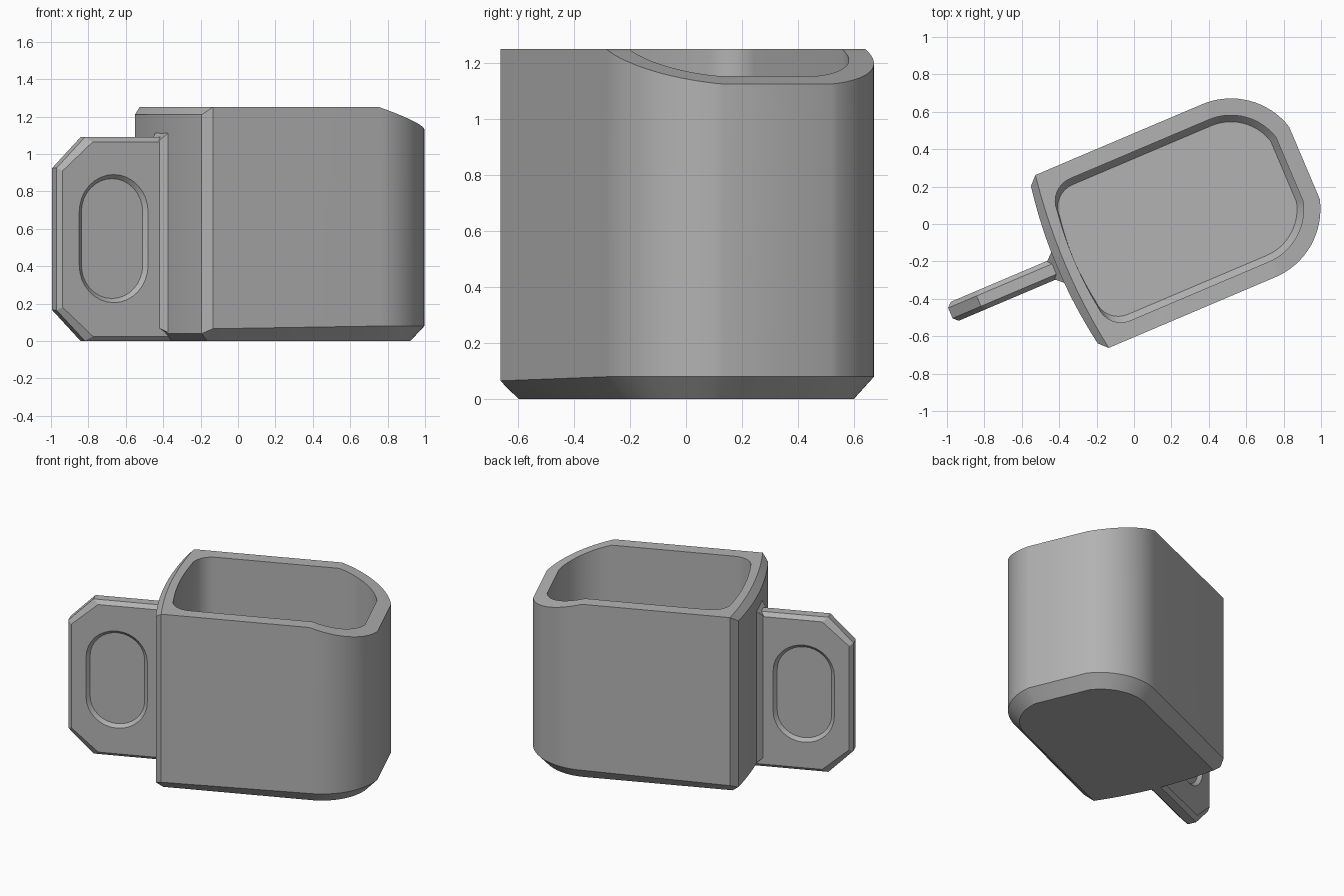
import bpy, bmesh, math
from math import sin, cos, pi, radians

cube = bpy.data.objects.get("Cube")
if cube:
    bpy.data.objects.remove(cube, do_unlink=True)

TURN = radians(23)      # whole model is turned about z
MID = -0.055            # centre line of the bin across its width
NOSE = 0.585            # where the front rounding and the sloped lip begin

grey = bpy.data.materials.new("plain grey")
grey.use_nodes = True
grey.diffuse_color = (0.45, 0.45, 0.45, 1)
grey.node_tree.nodes["Principled BSDF"].inputs["Base Color"].default_value = (0.45, 0.45, 0.45, 1)


def clamp(t):
    return max(0.0, min(1.0, t))


def finish(bm, name):
    bmesh.ops.remove_doubles(bm, verts=bm.verts, dist=0.0005)
    bmesh.ops.recalc_face_normals(bm, faces=bm.faces)
    mesh = bpy.data.meshes.new(name)
    bm.to_mesh(mesh)
    bm.free()
    mesh.materials.append(grey)
    obj = bpy.data.objects.new(name, mesh)
    bpy.context.collection.objects.link(obj)
    obj.rotation_euler.z = TURN
    bpy.ops.object.select_all(action='DESELECT')
    obj.select_set(True)
    bpy.context.view_layer.objects.active = obj
    bpy.ops.object.shade_smooth_by_angle(angle=radians(25))
    return obj


def add_ring(bm, points):
    return [bm.verts.new(p) for p in points]


def bridge(bm, a, b):
    n = len(a)
    for i in range(n):
        j = (i + 1) % n
        bm.faces.new((a[i], a[j], b[j], b[i]))


def outline(half, r, back, corner, bulge, rounded=False):
    """Bin plan: bowed back, chamfered or round back corners, round front corners."""
    side = []
    for i in range(9):                       # half of the bowed back
        t = i / 8
        side.append((back - bulge * (1 - t * t), t * (half - corner)))
    for i in range(1, 9):                    # back corner
        t = i / 8
        if rounded:
            a, b = 1 - cos(t * pi / 2), sin(t * pi / 2)
        else:
            a = b = t
        side.append((back + corner * a, half - corner + corner * b))
    for i in range(17):                      # front corner
        a = radians(90 - 75 * i / 16)
        side.append((NOSE + r * cos(a), half - r + r * sin(a)))
    mirrored = [(u, -v) for u, v in reversed(side[1:])]
    return [(u, v + MID) for u, v in side + mirrored]


def back_amount(u):
    return clamp((-0.383 - u) / 0.045)


def lip(u):
    return 1.25 - 0.327 * max(0.0, u - NOSE)


# Bin: stacked outlines from the underside, over the rim, down to the floor
outer = outline(0.502, 0.395, -0.428, 0.045, 0.04)
inner = outline(0.412, 0.305, -0.35, 0.13, 0.02, True)
stack = [
    (outline(0.43, 0.318, -0.385, 0, 0.04), lambda u: 0.0),
    (outer, lambda u: 0.08 - 0.015 * clamp(NOSE - u) - 0.025 * back_amount(u)),
    (outer, lambda u: lip(u) - 0.04 * back_amount(u)),
    (outline(0.502, 0.395, -0.383, 0, 0.04), lip),
    (inner, lip),
    (inner, lambda u: 0.12),
    (outline(0.377, 0.27, -0.35, 0.13, 0.02, True), lambda u: 0.08),
]
bm = bmesh.new()
rings = [add_ring(bm, [(u, v, z(u)) for u, v in plan]) for plan, z in stack]
for a, b in zip(rings, rings[1:]):
    bridge(bm, a, b)
bm.faces.new(rings[0])
bm.faces.new(rings[-1])
finish(bm, "bin")


# Handle plate: chamfered outline with a shallow rounded recess on both faces
def plate(inset, v):
    end, low, high, cut, k = -1.09 + inset, inset, 1.09 - inset, 0.165, 0.59 * inset
    return [(-0.42, v, low), (end + cut - k + inset, v, low), (end, v, cut + k),
            (end, v, 0.925 - k), (end + cut - k + inset, v, high), (-0.42, v, high)]


def capsule(r, v):
    pts = []
    for centre, start in ((0.69, 0), (0.405, pi)):
        for i in range(17):
            a = start + pi * i / 16
            pts.append((-0.769 + r * cos(a), v, centre + r * sin(a)))
    return pts


def loop_edges(bm, ring):
    return [bm.edges.get((a, b)) or bm.edges.new((a, b))
            for a, b in zip(ring, ring[1:] + ring[:1])]


bm = bmesh.new()
rims = []
for s in (-1, 1):
    rim = add_ring(bm, plate(0, MID + s * 0.03))
    face = add_ring(bm, plate(0.025, MID + s * 0.055))
    edge = add_ring(bm, capsule(0.2, MID + s * 0.055))
    floor = add_ring(bm, capsule(0.178, MID + s * 0.033))
    bridge(bm, rim, face)
    bridge(bm, edge, floor)
    bm.faces.new(floor)
    bmesh.ops.triangle_fill(bm, use_beauty=True, use_dissolve=False, normal=(0, s, 0),
                            edges=loop_edges(bm, face) + loop_edges(bm, edge))
    rims.append(rim)
bridge(bm, rims[0], rims[1])
finish(bm, "handle")


# Flare where the handle meets the back of the bin
def section(u, half, low, high):
    return [(u, MID - half, low), (u, MID + half, low),
            (u, MID + half, high), (u, MID - half, high)]


bm = bmesh.new()
rings = [add_ring(bm, section(*s)) for s in (
    (-0.505, 0.053, 0.07, 1.07), (-0.45, 0.104, 0.035, 1.13), (-0.40, 0.104, 0.035, 1.13))]
for a, b in zip(rings, rings[1:]):
    bridge(bm, a, b)
bm.faces.new(rings[0])
bm.faces.new(rings[-1])
finish(bm, "handle_flare")
